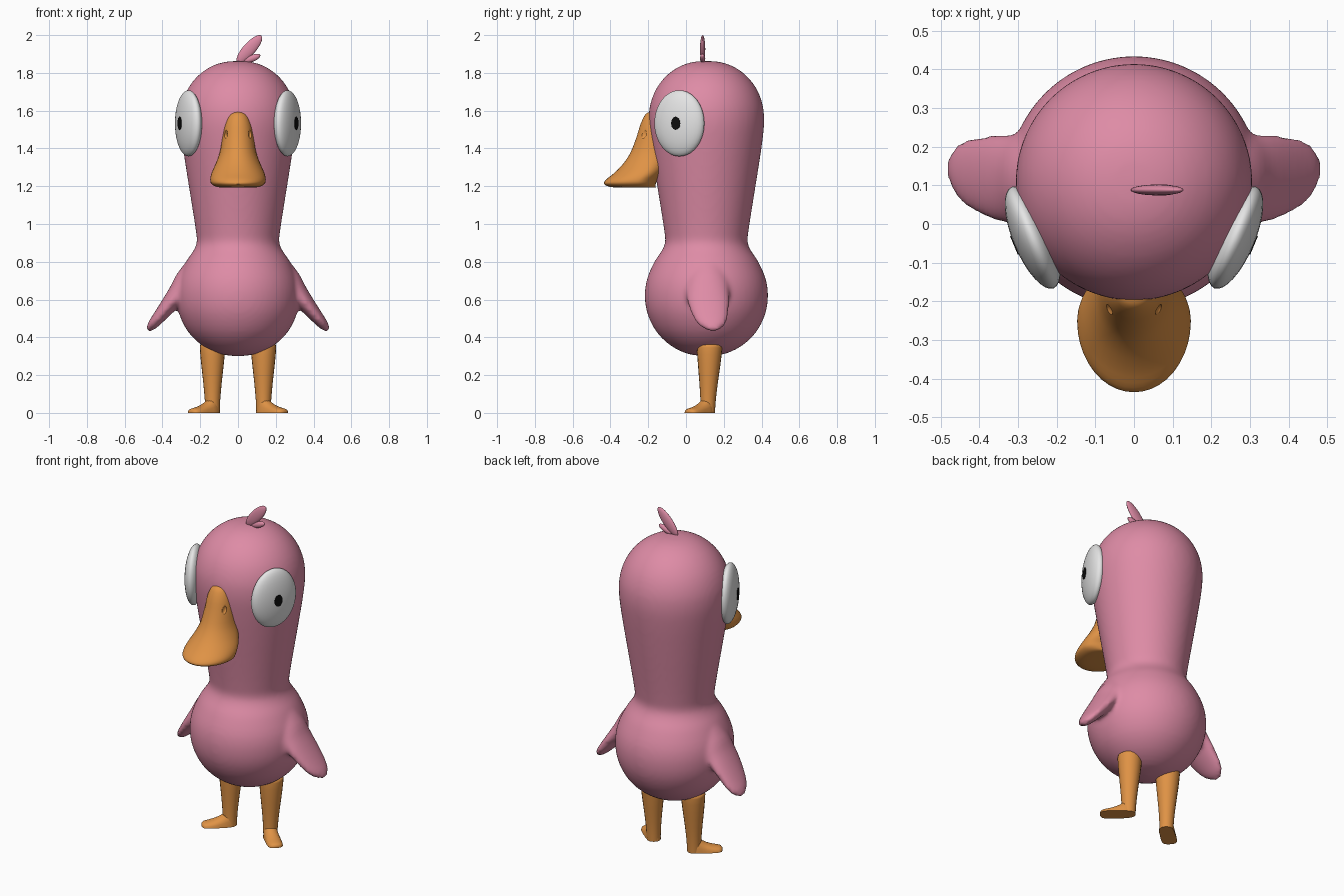
import bpy
import bmesh
from math import sin, cos, pi, radians
from mathutils import Vector, Matrix

cube = bpy.data.objects.get("Cube")
if cube:
    bpy.data.objects.remove(cube)


def material(name, rgb):
    mat = bpy.data.materials.new(name)
    mat.use_nodes = True
    mat.diffuse_color = (*rgb, 1)
    mat.node_tree.nodes["Principled BSDF"].inputs["Base Color"].default_value = (*rgb, 1)
    return mat


PINK = material("pink feathers", (0.73, 0.26, 0.38))
ORANGE = material("orange bill", (0.74, 0.29, 0.06))
WHITE = material("eye white", (0.78, 0.78, 0.78))
BLACK = material("pupil black", (0.004, 0.004, 0.004))


def finish(bm, name, mat, angle=50):
    bmesh.ops.recalc_face_normals(bm, faces=bm.faces[:])
    mesh = bpy.data.meshes.new(name)
    bm.to_mesh(mesh)
    bm.free()
    mesh.materials.append(mat)
    ob = bpy.data.objects.new(name, mesh)
    bpy.context.collection.objects.link(ob)
    select(ob)
    bpy.ops.object.shade_smooth_by_angle(angle=radians(angle))
    return ob


def select(*obs):
    bpy.ops.object.select_all(action='DESELECT')
    for ob in obs:
        ob.select_set(True)
    bpy.context.view_layer.objects.active = obs[0]


def smooth_rows(rows, steps=3):
    """Catmull-Rom interpolation through rows of section parameters."""
    pts = [Vector(r) for r in rows]
    pts = [pts[0]] + pts + [pts[-1]]
    out = []
    for a, b, c, d in zip(pts, pts[1:], pts[2:], pts[3:]):
        for i in range(steps):
            t = i / steps
            out.append(b + (c - a) * t / 2 + (a - b * 2.5 + c * 2 - d / 2) * t ** 2
                       + ((b - c) * 1.5 + (d - a) / 2) * t ** 3)
    return out + [pts[-1]]


def loft(name, rows, section, mat, sides=24, steps=3, angle=50):
    """Skin rings; section(row, cos, sin) gives a point of the ring."""
    bm = bmesh.new()
    rings = [[bm.verts.new(section(r, cos(2 * pi * i / sides), sin(2 * pi * i / sides)))
              for i in range(sides)] for r in smooth_rows(rows, steps)]
    for low, high in zip(rings, rings[1:]):
        for i in range(sides):
            j = (i + 1) % sides
            bm.faces.new((low[i], low[j], high[j], high[i]))
    bm.faces.new(rings[0])
    bm.faces.new(rings[-1])
    return finish(bm, name, mat, angle)


def ellipsoid(name, centre, radii, turn, mat):
    bm = bmesh.new()
    bmesh.ops.create_uvsphere(bm, u_segments=32, v_segments=20, radius=1)
    bm.transform(Matrix.Translation(centre) @ turn @ Matrix.Diagonal((*radii, 1)))
    return finish(bm, name, mat, 180)


# Body, neck and head turned from one profile of (radius, height)
AXIS_Y = 0.108
profile = [(.01, .3), (.1, .313), (.19, .357), (.265, .43), (.312, .525), (.326, .62),
           (.314, .71), (.275, .8), (.235, .86), (.218, .905), (.224, .97), (.244, 1.1),
           (.276, 1.3), (.298, 1.45), (.306, 1.55), (.297, 1.635), (.266, 1.715),
           (.215, 1.782), (.15, 1.83), (.08, 1.856), (.01, 1.863)]
body = loft("body", profile,
            lambda r, c, s: (r[0] * c, AXIS_Y + r[0] * s, r[1]), PINK, 64)

# Wings: rows are x, y, z, half width, half thickness
wing_rows = [(.18, .115, .76, .11, .1), (.26, .115, .685, .118, .082), (.31, .115, .635, .115, .06),
             (.36, .12, .578, .11, .046), (.42, .13, .505, .092, .034),
             (.455, .138, .463, .066, .026), (.477, .143, .438, .025, .012)]
wings = []
for side in (-1, 1):
    wings.append(loft("wing", wing_rows, lambda r, c, s: (
        side * (r[0] + .78 * r[4] * s), r[1] + r[3] * c, r[2] + .62 * r[4] * s), PINK))

# Blend the wings into the body
select(body, *wings)
bpy.ops.object.join()
body.name = "body_and_wings"
remesh = body.modifiers.new("blend", 'REMESH')
remesh.mode = 'VOXEL'
remesh.voxel_size = 0.012
remesh.use_smooth_shade = True
relax = body.modifiers.new("relax", 'SMOOTH')
relax.factor = 0.5
relax.iterations = 8

# Bill: rows are height, front y, centre y, half width
bill_rows = [(1.594, -.19, -.17, .015), (1.58, -.215, -.17, .045), (1.53, -.24, -.17, .068),
             (1.46, -.262, -.17, .082), (1.38, -.293, -.175, .096), (1.32, -.332, -.19, .118),
             (1.27, -.38, -.22, .14), (1.235, -.423, -.25, .147),
             (1.212, -.434, -.26, .14), (1.196, -.4, -.26, .11), (1.192, -.34, -.25, .06)]


def bill_section(r, c, s):
    depth = (r[2] - r[1]) if s < 0 else .1
    return (r[3] * c, r[2] + depth * s, r[0])


bill = loft("bill", bill_rows, bill_section, ORANGE, 40)

# Nostrils hollowed out of the bill
for side in (-1, 1):
    cutter = ellipsoid("nostril_cutter", (side * .067, -.232, 1.48), (.012, .025, .027),
                       Matrix.Identity(4), ORANGE)
    cut = bill.modifiers.new("nostril", 'BOOLEAN')
    cut.operation = 'DIFFERENCE'
    cut.object = cutter
    select(bill)
    bpy.ops.object.modifier_apply(modifier=cut.name)
    bpy.data.objects.remove(cutter)
select(bill)
bpy.ops.object.shade_smooth_by_angle(angle=radians(40))

# Eyes, pupils, legs and feet
leg_rows = [(.045, .366), (.062, .361), (.067, .345), (.06, .26), (.049, .16), (.041, .07), (.038, 0)]
foot_rows = [(-.038, .012, .05), (-.025, .03, .075), (.01, .041, .085), (.045, .042, .058),
             (.09, .044, .036), (.13, .041, .026), (.148, .03, .02), (.155, .012, .01)]
for side, label in ((-1, "right"), (1, "left")):
    outward = Vector((side * .923, -.385, 0))
    turn = Matrix.Rotation(side * radians(-22.6) + (pi if side < 0 else 0), 4, 'Z')
    centre = Vector((side * .262, -.035, 1.533))
    ellipsoid(label + "_eye", centre, (.051, .142, .175), turn, WHITE)
    bm = bmesh.new()
    bmesh.ops.create_cone(bm, cap_ends=True, segments=12, radius1=1, radius2=1, depth=1)
    bm.transform(Matrix.Translation(centre + outward * .0485) @ turn
                 @ Matrix.Diagonal((.008, .026, .035, 1)) @ Matrix.Rotation(pi / 2, 4, 'Y'))
    finish(bm, label + "_pupil", BLACK)

    loft(label + "_leg", leg_rows, lambda r, c, s: (
        side * (.135 + r[0] * c), .115 + .03 * r[1] + r[0] * s, r[1]), ORANGE, 20, 2)

    toe = Vector((side * .75, -.66, 0))
    across = Vector((.66, side * .75, 0))
    heel = Vector((side * .135, .113, 0))
    loft(label + "_foot", foot_rows, lambda r, c, s:
         heel + toe * r[0] + across * r[1] * c + Vector((0, 0, r[2] * max(s, 0) ** .8)),
         ORANGE, 20, 2)

# Feather tuft
for name, x, z, length, width, tilt in (("large_tuft", .06, 1.926, .095, .033, 48),
                                        ("small_tuft", .075, 1.877, .046, .018, 22)):
    ellipsoid(name, (x, .088, z), (length, .014, width),
              Matrix.Rotation(-radians(tilt), 4, 'Y'), PINK)
